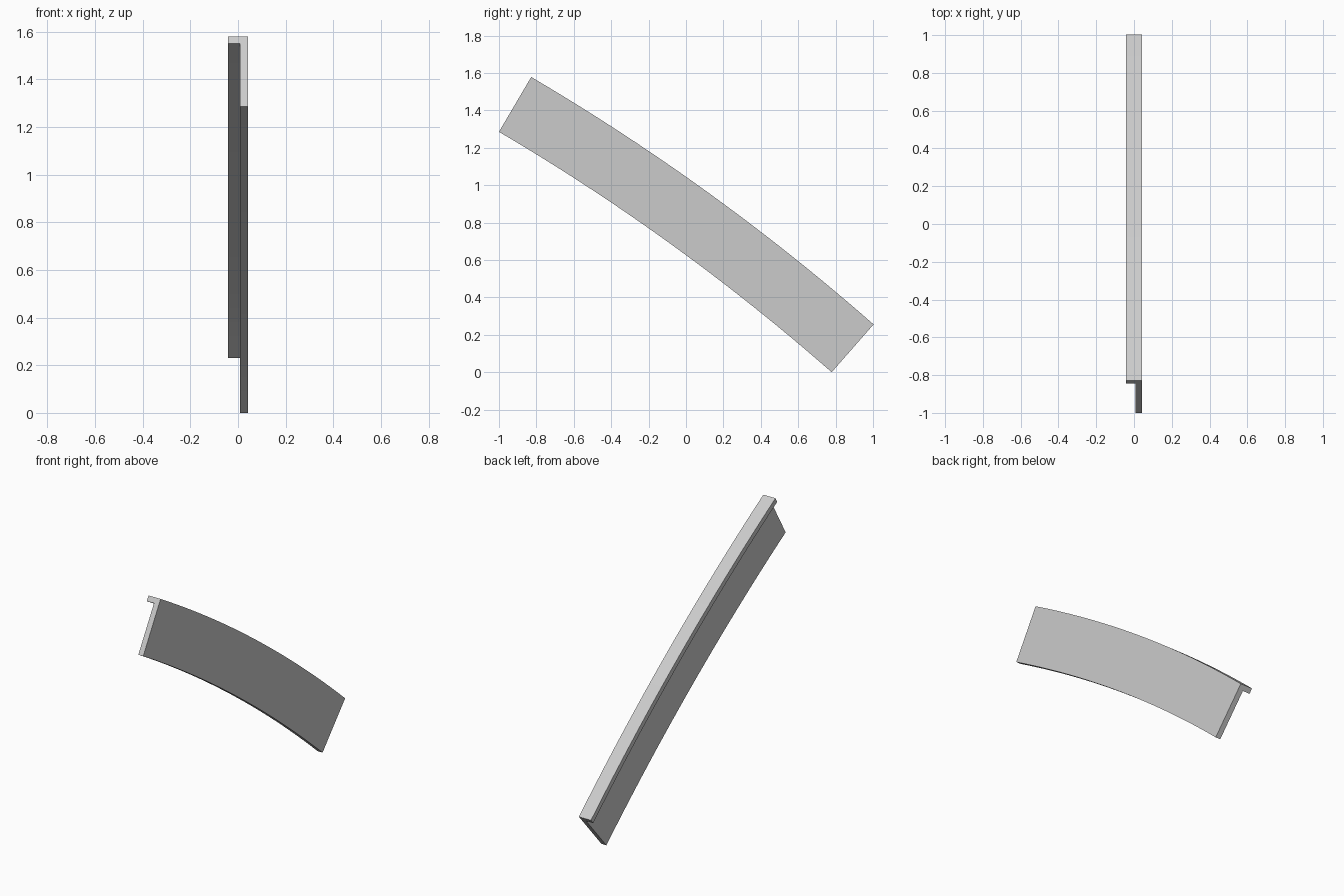
import bpy, bmesh
from math import radians, sin, cos
from mathutils import Matrix, Vector

cube = bpy.data.objects.get("Cube")
if cube:
    bpy.data.objects.remove(cube, do_unlink=True)

# Curved angle-section rail: dimensions and arc
RADIUS = 12.0          # outer arc radius
DEPTH = 0.34           # web depth
HALF_WIDTH = 0.042
THICK = 0.034
START, END = radians(59.55), radians(48.75)
STEPS = 24

# Arc centre places the low front corner at y = -1 and the low back corner at z = 0
inner = RADIUS - DEPTH
centre = Vector((0, -1 - inner * cos(START), -inner * sin(END)))

# L-shaped section as (x, radius): flange on top, web on the left side
section = [
    (-HALF_WIDTH, RADIUS),
    (HALF_WIDTH, RADIUS),
    (HALF_WIDTH, inner),
    (HALF_WIDTH - THICK, inner),
    (HALF_WIDTH - THICK, RADIUS - THICK),
    (-HALF_WIDTH, RADIUS - THICK),
]


def ring(bm, angle):
    return [bm.verts.new(centre + Vector((x, r * cos(angle), r * sin(angle))))
            for x, r in section]


# Sweep the section along the arc and cap both ends
bm = bmesh.new()
rings = [ring(bm, START + (END - START) * i / STEPS) for i in range(STEPS + 1)]
for a, b in zip(rings, rings[1:]):
    for i in range(len(section)):
        j = (i + 1) % len(section)
        bm.faces.new((a[i], a[j], b[j], b[i]))
bm.faces.new(rings[0])
bm.faces.new(rings[-1])
bmesh.ops.recalc_face_normals(bm, faces=bm.faces)

mesh = bpy.data.meshes.new("curved_angle_rail")
bm.to_mesh(mesh)
bm.free()
rail = bpy.data.objects.new("curved_angle_rail", mesh)
bpy.context.collection.objects.link(rail)

# Plain grey finish
grey = bpy.data.materials.new("light_grey")
grey.use_nodes = True
color = (0.6, 0.6, 0.6, 1)
grey.diffuse_color = color
grey.node_tree.nodes["Principled BSDF"].inputs["Base Color"].default_value = color
mesh.materials.append(grey)

# Smooth along the arc, crisp at the section corners
bpy.ops.object.select_all(action='DESELECT')
rail.select_set(True)
bpy.context.view_layer.objects.active = rail
bpy.ops.object.shade_smooth_by_angle(angle=radians(30))
